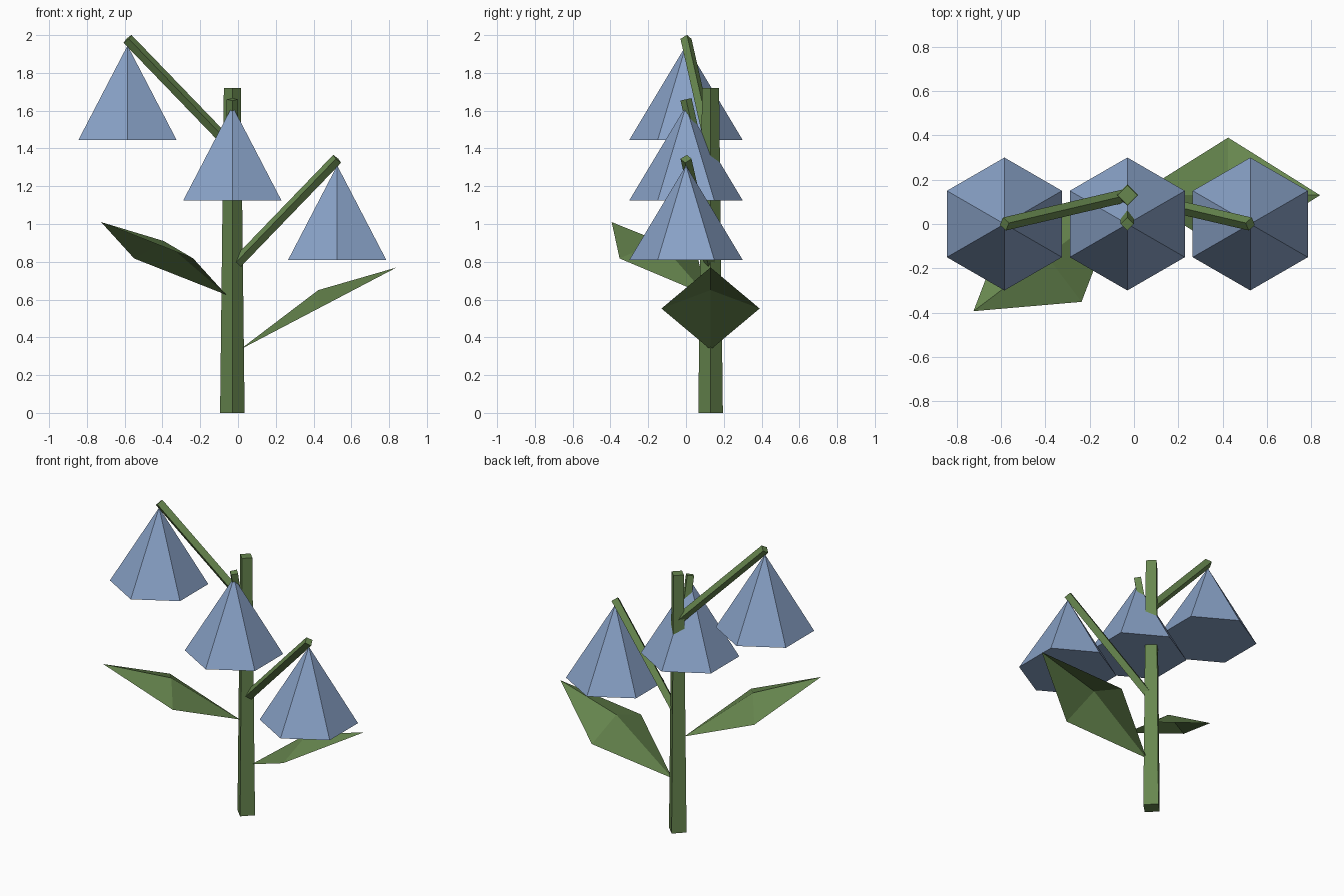
import bpy
from math import radians
from mathutils import Vector, Matrix

cube = bpy.data.objects.get("Cube")
if cube:
    bpy.data.objects.remove(cube, do_unlink=True)


def make_material(name, rgb):
    mat = bpy.data.materials.new(name)
    mat.use_nodes = True
    mat.diffuse_color = (*rgb, 1)
    mat.node_tree.nodes["Principled BSDF"].inputs["Base Color"].default_value = (*rgb, 1)
    return mat


green = make_material("leaf green", (0.135, 0.24, 0.077))
blue = make_material("bell blue", (0.25, 0.36, 0.57))


def tapered(name, start, end, r_start, r_end, sides, mat):
    """Closed, flat-sided prism or cone running from start to end."""
    start, end = Vector(start), Vector(end)
    axis = end - start
    bpy.ops.mesh.primitive_cone_add(vertices=sides, radius1=r_start, radius2=r_end,
                                    depth=axis.length, location=(start + end) / 2)
    obj = bpy.context.object
    obj.name = name
    if axis.xy.length > 0.001:
        obj.rotation_euler = axis.to_track_quat('Z', 'Y').to_euler()
    obj.data.materials.append(mat)
    return obj


def leaf(name, angle, z_base, z_tip, z_ridge):
    """Diamond sheet with a raised centre, pointing outward from the stem."""
    z_mid = (z_base + z_tip) / 2
    points = [(0.04, 0, z_base), (0.455, -0.26, z_mid), (0.87, 0, z_tip),
              (0.455, 0.26, z_mid), (0.455, 0, z_ridge)]
    place = Matrix.Translation((STEM_X, STEM_Y, 0)) @ Matrix.Rotation(radians(angle), 4, 'Z')
    mesh = bpy.data.meshes.new(name)
    mesh.from_pydata([place @ Vector(p) for p in points], [],
                     [(i, (i + 1) % 4, 4) for i in range(4)])
    mesh.materials.append(green)
    bpy.context.collection.objects.link(bpy.data.objects.new(name, mesh))


# Main stem
STEM_X, STEM_Y = -0.03, 0.13
tapered("stem", (STEM_X, STEM_Y, 0), (STEM_X, STEM_Y, 1.72), 0.065, 0.045, 4, green)

# Hanging bells, each on its own stalk
for side, x, z in (("right", -0.585, 1.98), ("middle", -0.03, 1.66), ("left", 0.525, 1.345)):
    tapered(side + "_stalk", (STEM_X, STEM_Y, z - 0.575), (x, 0, z), 0.03, 0.03, 4, green)
    tapered(side + "_bell", (x, 0, z - 0.535), (x, 0, z - 0.035), 0.3, 0, 6, blue)

# Leaves
leaf("left_leaf", 0, 0.335, 0.77, 0.65)
leaf("right_leaf", 217, 0.625, 1.01, 0.91)
